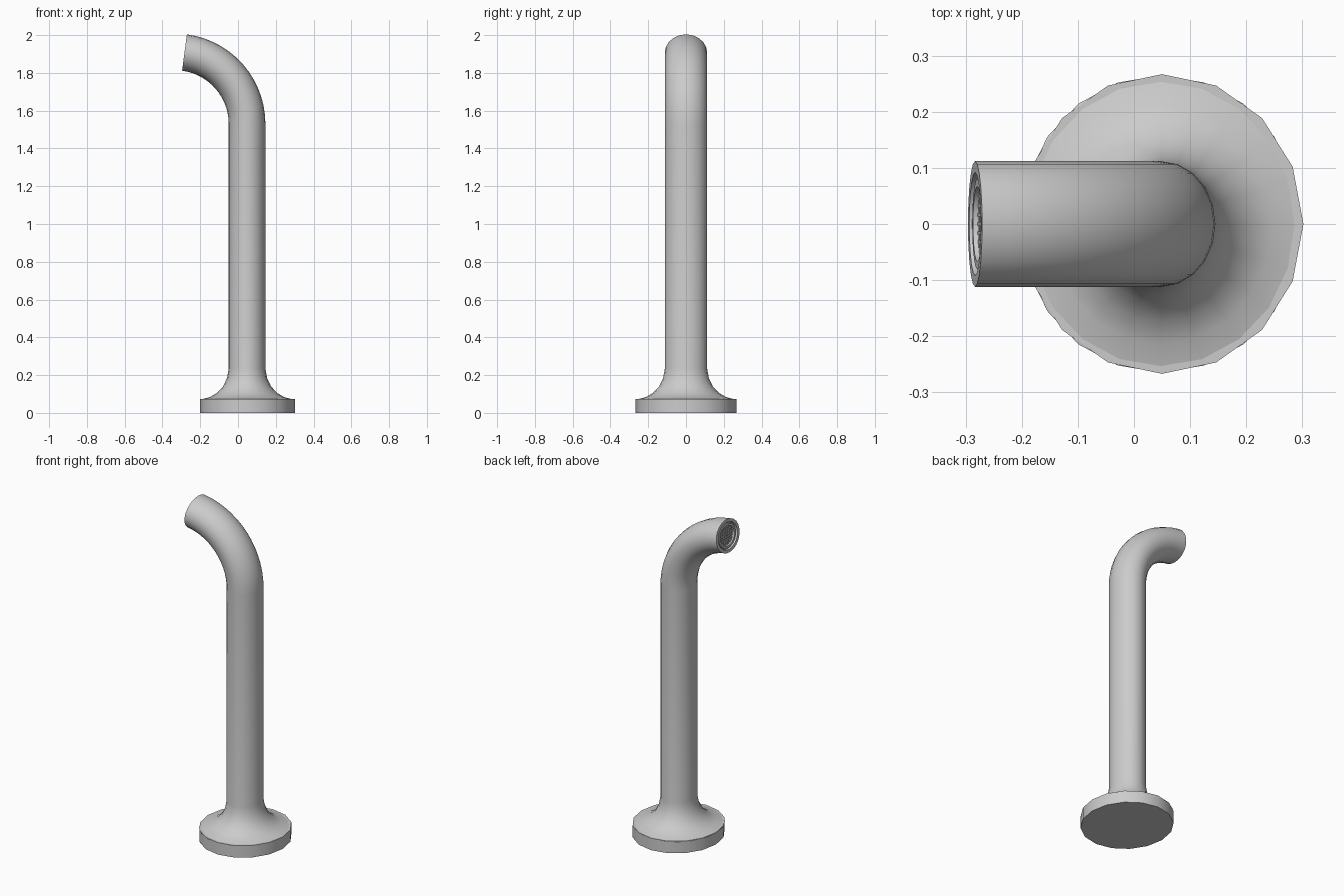
import bpy, bmesh, math
from mathutils import Vector

if "Cube" in bpy.data.objects:
    bpy.data.objects.remove(bpy.data.objects["Cube"], do_unlink=True)

steel = bpy.data.materials.new("satin grey")
steel.use_nodes = True
grey = (0.6, 0.6, 0.6, 1)
steel.diffuse_color = grey
steel.node_tree.nodes["Principled BSDF"].inputs["Base Color"].default_value = grey

AXIS_X = 0.048            # pipe axis
RX, RY = 0.097, 0.112     # pipe half widths
BEND_X, BEND_Z = -0.333, 1.53
BEND_R = AXIS_X - BEND_X
END = math.radians(82.5)


def frame(a):
    """Centre, outward direction and tangent of the bend at angle a."""
    out = Vector((math.cos(a), 0, math.sin(a)))
    tan = Vector((-math.sin(a), 0, math.cos(a)))
    return Vector((BEND_X, 0, BEND_Z)) + out * BEND_R, out, tan


def ring(bm, centre, u, rx, ry, n):
    return [bm.verts.new(centre + u * (rx * math.cos(2 * math.pi * i / n))
                         + Vector((0, ry * math.sin(2 * math.pi * i / n), 0)))
            for i in range(n)]


def loft(name, sections, n=16, cap_start=True, cap_end=True):
    bm = bmesh.new()
    rings = [ring(bm, *s, n) for s in sections]
    for a, b in zip(rings, rings[1:]):
        for i in range(n):
            j = (i + 1) % n
            bm.faces.new((a[i], a[j], b[j], b[i]))
    if cap_start:
        bm.faces.new(rings[0][::-1])
    if cap_end:
        bm.faces.new(rings[-1])
    bmesh.ops.recalc_face_normals(bm, faces=bm.faces)
    return finish(name, bm)


def finish(name, bm):
    mesh = bpy.data.meshes.new(name)
    bm.to_mesh(mesh)
    bm.free()
    mesh.materials.append(steel)
    ob = bpy.data.objects.new(name, mesh)
    bpy.context.collection.objects.link(ob)
    bpy.ops.object.select_all(action='DESELECT')
    ob.select_set(True)
    bpy.context.view_layer.objects.active = ob
    bpy.ops.object.shade_smooth_by_angle(angle=math.radians(35))
    return ob


X = Vector((1, 0, 0))

# Foot disc
loft("foot_disc", [(Vector((0.05, 0, z)), X, 0.252, 0.267) for z in (0, 0.073)])

# Flared collar, straight pipe, bend and recessed mouth in one skin
flare = [(0.07, 0.25, 0.265), (0.083, 0.198, 0.214), (0.105, 0.16, 0.175),
         (0.14, 0.127, 0.142), (0.185, 0.106, 0.121), (0.235, RX, RY)]
sections = [(Vector((AXIS_X, 0, z)), X, rx, ry) for z, rx, ry in flare]
STEPS = 14
for i in range(STEPS + 1):
    c, out, tan = frame(END * i / STEPS)
    sections.append((c, out, RX, RY))
for scale, depth in ((0.82, 0), (0.80, 0.012), (0.74, 0.012), (0.72, 0.004),
                     (0.60, 0.004), (0.57, 0.025)):
    sections.append((c - tan * depth, out, RX * scale, RY * scale))
loft("pipe", sections, n=20)

# Outlet grille: crossed bars inside the mouth
bm = bmesh.new()
for k in range(-3, 4):
    off = k * 0.145
    half = math.sqrt(0.58 ** 2 - off ** 2)
    for flip in (False, True):
        corners = []
        for d in (0.026, 0.012):
            for s, t in ((-1, -1), (1, -1), (1, 1), (-1, 1)):
                p, q = off + s * 0.025, t * half
                if flip:
                    p, q = q, p
                corners.append(bm.verts.new(c - tan * d + out * (p * RX)
                                            + Vector((0, q * RY, 0))))
        lo, hi = corners[:4], corners[4:]
        bm.faces.new(hi)
        for i in range(4):
            j = (i + 1) % 4
            bm.faces.new((lo[i], lo[j], hi[j], hi[i]))
bmesh.ops.recalc_face_normals(bm, faces=bm.faces)
finish("outlet_grille", bm)
